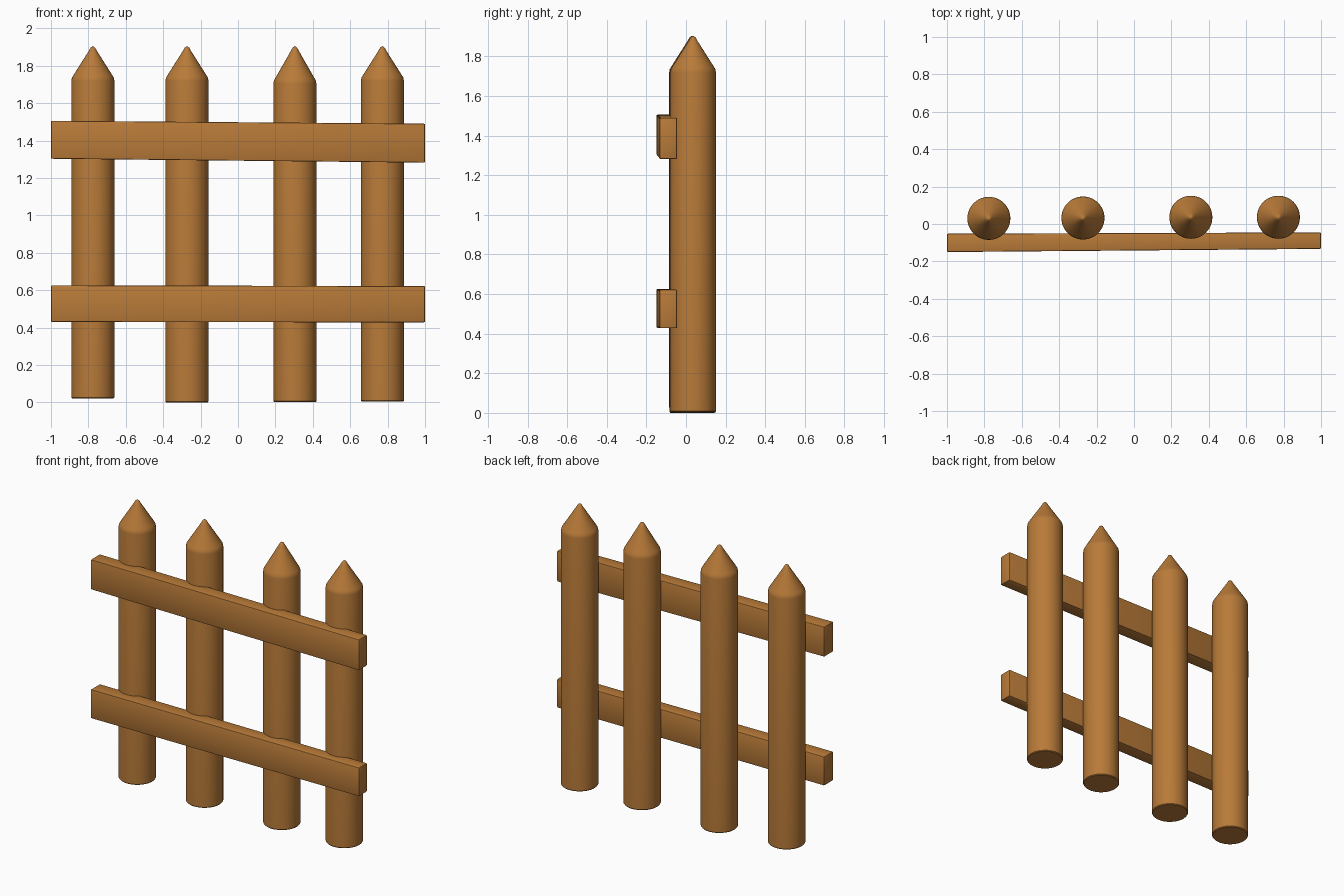
import bpy, bmesh, math

if "Cube" in bpy.data.objects:
    bpy.data.objects.remove(bpy.data.objects["Cube"])

wood = bpy.data.materials.new("warm brown wood")
wood.diffuse_color = (0.48, 0.195, 0.04, 1)
wood.use_nodes = True
wood.node_tree.nodes["Principled BSDF"].inputs["Base Color"].default_value = wood.diffuse_color


def finish(name, bm):
    bmesh.ops.recalc_face_normals(bm, faces=bm.faces)
    mesh = bpy.data.meshes.new(name)
    bm.to_mesh(mesh)
    bm.free()
    mesh.materials.append(wood)
    obj = bpy.data.objects.new(name, mesh)
    bpy.context.collection.objects.link(obj)
    bpy.ops.object.select_all(action='DESELECT')
    obj.select_set(True)
    bpy.context.view_layer.objects.active = obj
    bpy.ops.object.shade_smooth_by_angle(angle=math.radians(28))
    return obj


def post(name, x, y, bottom, shoulder, tip=1.905, radius=0.115, sides=48):
    """Round post: lathe of a pointed profile with softened edges."""
    profile = [(radius - 0.004, bottom), (radius, bottom + 0.005),
               (radius, shoulder - 0.01), (radius - 0.003, shoulder + 0.006),
               (radius - 0.010, shoulder + 0.018),
               (0.022, tip - 0.026), (0.012, tip - 0.008)]
    bm = bmesh.new()
    rings = []
    for r, z in profile:
        rings.append([bm.verts.new((x + r * math.cos(2 * math.pi * i / sides),
                                    y + r * math.sin(2 * math.pi * i / sides), z))
                      for i in range(sides)])
    for a, b in zip(rings, rings[1:]):
        for i in range(sides):
            j = (i + 1) % sides
            bm.faces.new((a[i], a[j], b[j], b[i]))
    bm.faces.new(rings[0][::-1])
    top = bm.verts.new((x, y, tip))
    for i in range(sides):
        bm.faces.new((rings[-1][i], rings[-1][(i + 1) % sides], top))
    return finish(name, bm)


def rail(name, left, right):
    """Slightly skewed plank; each end is (y0, y1, z0, z1)."""
    bm = bmesh.new()
    ends = []
    for x, (y0, y1, z0, z1) in ((-1, left), (1, right)):
        ends.append([bm.verts.new((x, y, z))
                     for y, z in ((y0, z0), (y1, z0), (y1, z1), (y0, z1))])
    a, b = ends
    bm.faces.new(a)
    bm.faces.new(b[::-1])
    for i in range(4):
        j = (i + 1) % 4
        bm.faces.new((a[i], b[i], b[j], a[j]))
    bmesh.ops.recalc_face_normals(bm, faces=bm.faces)
    bmesh.ops.bevel(bm, geom=bm.edges[:], offset=0.006, segments=2,
                    profile=0.5, affect='EDGES')
    return finish(name, bm)


# Four pointed posts
for n, (x, y, bottom, shoulder) in enumerate((
        (-0.776, 0.030, 0.022, 1.73), (-0.273, 0.032, 0.0, 1.73),
        (0.304, 0.036, 0.002, 1.715), (0.772, 0.036, 0.004, 1.73)), 1):
    post(f"post_{n}", x, y, bottom, shoulder)

# Two rails across the front
rail("upper_rail", (-0.150, -0.052, 1.303, 1.506), (-0.133, -0.045, 1.282, 1.490))
rail("lower_rail", (-0.150, -0.052, 0.430, 0.626), (-0.133, -0.045, 0.428, 0.622))
